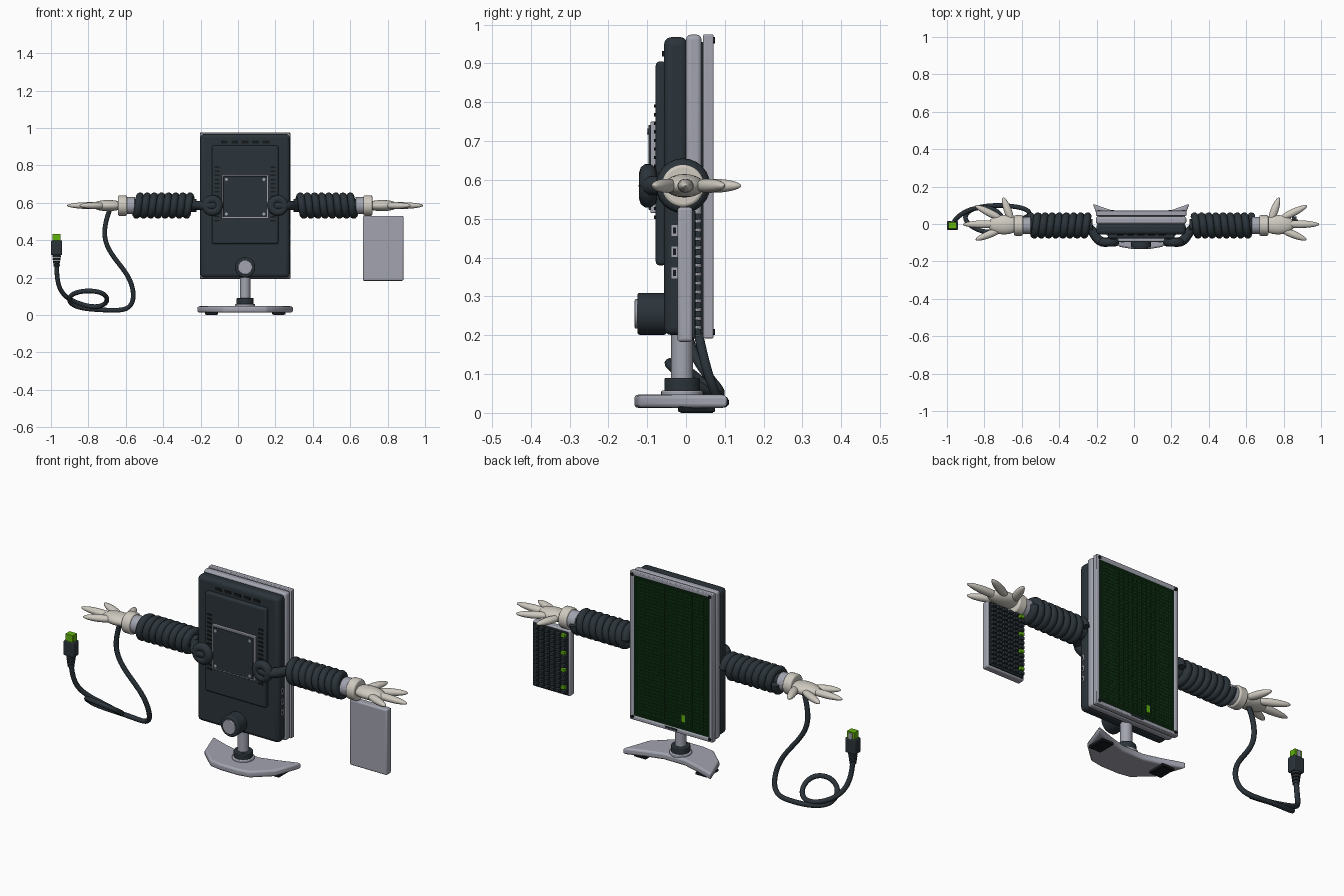
import bpy, bmesh, math
from mathutils import Vector, Matrix

if "Cube" in bpy.data.objects:
    bpy.data.objects.remove(bpy.data.objects["Cube"], do_unlink=True)

CX = 0.038   # symmetry plane of the monitor and arms
AZ = 0.585   # arm height
AY = -0.008  # arm depth


def material(name, rgb):
    m = bpy.data.materials.new(name)
    m.use_nodes = True
    m.diffuse_color = (*rgb, 1)
    m.node_tree.nodes["Principled BSDF"].inputs["Base Color"].default_value = (*rgb, 1)
    return m


DARK = material("charcoal plastic", (0.024, 0.034, 0.042))
BLACK = material("black rubber", (0.008, 0.010, 0.012))
GREY = material("cool grey plastic", (0.36, 0.37, 0.43))
WHITE = material("off white glove", (0.62, 0.59, 0.53))
GREEN = material("bright green", (0.12, 0.45, 0.004))
SCREEN = material("dark green screen", (0.002, 0.014, 0.003))
TEXT = material("dim green rows", (0.004, 0.032, 0.005))


def finish(name, bm, mats, bevel=0, segments=3):
    me = bpy.data.meshes.new(name)
    bmesh.ops.recalc_face_normals(bm, faces=bm.faces)
    bm.to_mesh(me)
    bm.free()
    ob = bpy.data.objects.new(name, me)
    bpy.context.collection.objects.link(ob)
    for m in mats:
        me.materials.append(m)
    if bevel:
        mod = ob.modifiers.new("Bevel", "BEVEL")
        mod.width, mod.segments, mod.limit_method = bevel, segments, "ANGLE"
    smooth(ob)
    return ob


def smooth(ob):
    bpy.ops.object.select_all(action="DESELECT")
    ob.select_set(True)
    bpy.context.view_layer.objects.active = ob
    bpy.ops.object.shade_smooth_by_angle(angle=math.radians(40))


def add_box(bm, lo, hi):
    lo, hi = Vector(lo), Vector(hi)
    mat = Matrix.Translation((lo + hi) / 2) @ Matrix.Diagonal((*(hi - lo), 1))
    return bmesh.ops.create_cube(bm, size=1, matrix=mat)["verts"]


def box(name, lo, hi, mat, bevel=0, segments=3):
    bm = bmesh.new()
    add_box(bm, lo, hi)
    return finish(name, bm, [mat], bevel, segments)


def boxes(name, bounds, mat):
    bm = bmesh.new()
    for lo, hi in bounds:
        add_box(bm, lo, hi)
    return finish(name, bm, [mat])


def rod(name, a, b, r, mat, r2=None, bevel=0):
    a, b = Vector(a), Vector(b)
    rot = (b - a).to_track_quat("Z", "Y").to_matrix().to_4x4()
    bm = bmesh.new()
    bmesh.ops.create_cone(bm, cap_ends=True, segments=32, radius1=r, radius2=r2 or r,
                          depth=(b - a).length, matrix=Matrix.Translation((a + b) / 2) @ rot)
    return finish(name, bm, [mat], bevel)


def tube(name, points, r, mat, kind="POLY"):
    cu = bpy.data.curves.new(name, "CURVE")
    cu.dimensions, cu.bevel_depth, cu.bevel_resolution = "3D", r, 3
    cu.use_fill_caps = True
    sp = cu.splines.new(kind)
    sp.points.add(len(points) - 1)
    for p, co in zip(sp.points, points):
        p.co = (*co, 1)
    if kind == "NURBS":
        sp.order_u, sp.use_endpoint_u, sp.resolution_u = 4, True, 8
    cu.materials.append(mat)
    ob = bpy.data.objects.new(name, cu)
    bpy.context.collection.objects.link(ob)
    bpy.ops.object.select_all(action="DESELECT")
    ob.select_set(True)
    bpy.context.view_layer.objects.active = ob
    bpy.ops.object.convert(target="MESH")
    smooth(bpy.context.object)


# Monitor casing: back shell, middle frame, dark core
box("back_shell", (CX - .239, -.057, .2), (CX + .239, .005, .968), DARK, .02)
box("back_panel", (CX - .178, -.078, .38), (CX + .178, -.05, .905), DARK, .01)
box("middle_frame", (CX - .242, 0, .195), (CX + .242, .04, .974), GREY, .012)
box("screen_core", (CX - .225, .03, .21), (CX + .225, .055, .955), DARK)

# Screen bezel with the display recessed into its face
bm = bmesh.new()
add_box(bm, (CX - .242, .044, .192), (CX + .242, .071, .975))
face = max(bm.faces, key=lambda f: f.calc_center_median().y)
bmesh.ops.inset_region(bm, faces=[face], thickness=.026)
bmesh.ops.inset_region(bm, faces=[face], thickness=.003, depth=-.007)
face.material_index = 1
finish("screen_bezel", bm, [GREY, SCREEN], .005, 2)
boxes("screen_rows", [((CX - .2 + c * .0134, .063, .24 + r * .0175),
                       (CX - .191 + c * .0134, .0645, .249 + r * .0175))
                      for r in range(40) for c in range(30)], TEXT)
box("screen_cursor", (-.04, .063, .255), (-.02, .066, .292), GREEN)
box("power_badge", (CX - .035, .069, .2), (CX + .035, .073, .21), DARK)
for s in (-1, 1):
    for z in (.208, .96):
        rod("bezel_screw", (CX + s * .226, .068, z), (CX + s * .226, .075, z), .008, BLACK)

# Mounting plate with grey rim and corner screws
box("plate_rim", (CX - .126, -.092, .515), (CX + .126, -.07, .75), GREY, .003)
box("plate_face", (CX - .118, -.097, .523), (CX + .118, -.08, .742), DARK, .003)
for s in (-1, 1):
    for z in (.54, .725):
        rod("plate_screw", (CX + s * .1, -.1, z), (CX + s * .1, -.09, z), .008, GREY)
    boxes("side_vents", [((CX + s * .15 - .013, -.082, z), (CX + s * .15 + .013, -.075, z + .008))
                         for z in [.5 + .022 * i for i in range(14)]], BLACK)
boxes("top_vents", [((CX + .056 * i - .018, -.062, .918), (CX + .056 * i + .018, -.05, .932))
                    for i in range(-2, 3)], BLACK)

# Ports on the left edge
for z in (.36, .415, .47):
    box("port_rim", (CX + .235, -.037, z - .014), (CX + .242, -.022, z + .014), GREY)
    box("port_hole", (CX + .238, -.033, z - .008), (CX + .2435, -.026, z + .008), BLACK)

# Stand: hinge, neck, collar, base
rod("hinge", (CX, -.125, .255), (CX, -.05, .255), .054, DARK, bevel=.006)
rod("hinge_cap", (CX, -.132, .255), (CX, -.12, .255), .038, GREY, bevel=.003)
rod("neck", (CX, -.01, .045), (CX, -.01, .24), .028, GREY)
rod("collar", (CX, -.01, .055), (CX, -.01, .09), .046, DARK, bevel=.004)
rod("collar_ring", (CX, -.01, .04), (CX, -.01, .058), .054, GREY, bevel=.004)
half = [(.258, .108), (.205, -.04), (.115, -.122), (.05, -.133)]
rear = [(.06, .045), (.15, .07)]
outline = half + [(-x, y) for x, y in half[::-1]] + [(-x, y) for x, y in rear[::-1]] + rear
bm = bmesh.new()
f = bm.faces.new([bm.verts.new((CX + x, y, .013)) for x, y in outline])
ext = bmesh.ops.extrude_face_region(bm, geom=[f])["geom"]
bmesh.ops.translate(bm, vec=(0, 0, .034), verts=[v for v in ext if isinstance(v, bmesh.types.BMVert)])
finish("stand_base", bm, [GREY], .01)
for s in (-1, 1):
    a, b = sorted((CX + s * .145, CX + s * .215))
    box("base_foot", (a, -.02, .002), (b, .075, .016), BLACK, .003)
    box("base_foot_sole", (a + .006, -.014, 0), (b - .006, .069, .004), BLACK)


# Gloved hand: squashed tapered spheres merged into one mesh
def add_ellipsoid(bm, a, b, width, thick, taper=0):
    a, b = Vector(a), Vector(b)
    d = b - a
    rot = Matrix.Rotation(math.atan2(d.y, d.x), 4, "Z")
    vs = bmesh.ops.create_uvsphere(bm, u_segments=20, v_segments=14, radius=1)["verts"]
    for v in vs:
        k = 1 - taper * v.co.x
        v.co = Vector((v.co.x * d.length / 2, v.co.y * width * k, v.co.z * thick * k))
    bmesh.ops.transform(bm, matrix=Matrix.Translation((a + b) / 2) @ rot, verts=vs)


DIGITS = [((.69, .01), (.738, .142), .021), ((.74, .025), (.888, .098), .02),
          ((.74, 0), (.953, -.002), .021), ((.74, -.025), (.885, -.085), .02)]

for s, side in ((1, "left"), (-1, "right")):
    def P(d, y, z=AZ, s=s):
        return (CX + s * d, y, z)

    # Coiled arm with a hook around the back of the casing
    turns, steps = 8, 24
    coil = []
    for i in range(turns * steps + 1):
        t = i / (turns * steps)
        ang = t * turns * math.tau
        coil.append(P(.285 + .305 * t, AY + .05 * math.cos(ang), AZ + .05 * math.sin(ang)))
    tube(side + "_arm_coil", coil, .0205, DARK)
    rod(side + "_arm_core", P(.26, AY), P(.6, AY), .034, DARK)
    tube(side + "_shoulder_hook", [P(.31, AY), P(.27, AY - .01), P(.25, -.06), P(.22, -.1),
                                   P(.17, -.1), P(.14, -.08)], .025, DARK, "NURBS")
    tube(side + "_shoulder_ring",
         [P(.175 + .035 * math.cos(i * math.tau / 32), -.098, AZ + .034 * math.sin(i * math.tau / 32))
          for i in range(33)], .023, DARK)

    # Wrist, cuff and hand
    rod(side + "_wrist", P(.59, AY), P(.64, AY), .046, GREY, bevel=.004)
    rod(side + "_cuff", P(.632, AY), P(.68, AY), .055, WHITE, bevel=.008)
    bm = bmesh.new()
    add_ellipsoid(bm, P(.645, -.004), P(.82, -.004), .052, .03)
    for a, b, w in DIGITS:
        add_ellipsoid(bm, P(*a), P(*b), w, .018, .12)
    finish(side + "_hand", bm, [WHITE])

# Keyboard hanging from the left hand
box("keyboard_body", (.667, -.022, .183), (.885, .017, .53), GREY, .008)
box("keyboard_deck", (.675, .01, .192), (.877, .024, .522), DARK, .003)
bm = bmesh.new()
COLS, ROWS = 6, 14
for c in range(COLS):
    for r in range(ROWS):
        x, z = .681 + c * .0325, .2 + r * .0228
        vs = add_box(bm, (x, .02, z), (x + .027, .039, z + .018))
        for v in vs:
            if v.co.y > .03:
                v.co.x += (x + .0135 - v.co.x) * .2
                v.co.z += (z + .009 - v.co.z) * .2
        if c == 0 and r % 4 == 1:
            for f in {f for v in vs for f in v.link_faces}:
                f.material_index = 1
finish("keyboard_keys", bm, [DARK, GREEN])

# Looping cable from the right hand to its plug
cable = [(-.68, AY, .575), (-.70, 0, .53), (-.73, 0, .42), (-.67, .01, .31), (-.58, .03, .21),
         (-.55, .055, .1), (-.58, .085, .025), (-.68, .1, .025), (-.8, .1, .03), (-.9, .07, .05),
         (-.91, .01, .11), (-.81, -.05, .135), (-.71, -.04, .12), (-.69, .03, .07),
         (-.75, .09, .035), (-.86, .09, .06), (-.95, .04, .11), (-.97, 0, .19), (-.97, AY, .28)]
tube("cable", cable, .0125, DARK, "NURBS")
for i in range(4):
    z = .26 + .016 * i
    rod("strain_relief", (-.97, AY, z), (-.97, AY, z + .012), .017 + .002 * i, DARK, bevel=.002)
box("plug_body", (-1, AY - .023, .32), (-.94, AY + .023, .398), DARK, .005)
box("plug_head", (-.992, AY - .018, .39), (-.948, AY + .018, .434), GREEN, .002)
box("plug_clip", (-.98, AY + .016, .395), (-.96, AY + .023, .428), GREY, .001)
